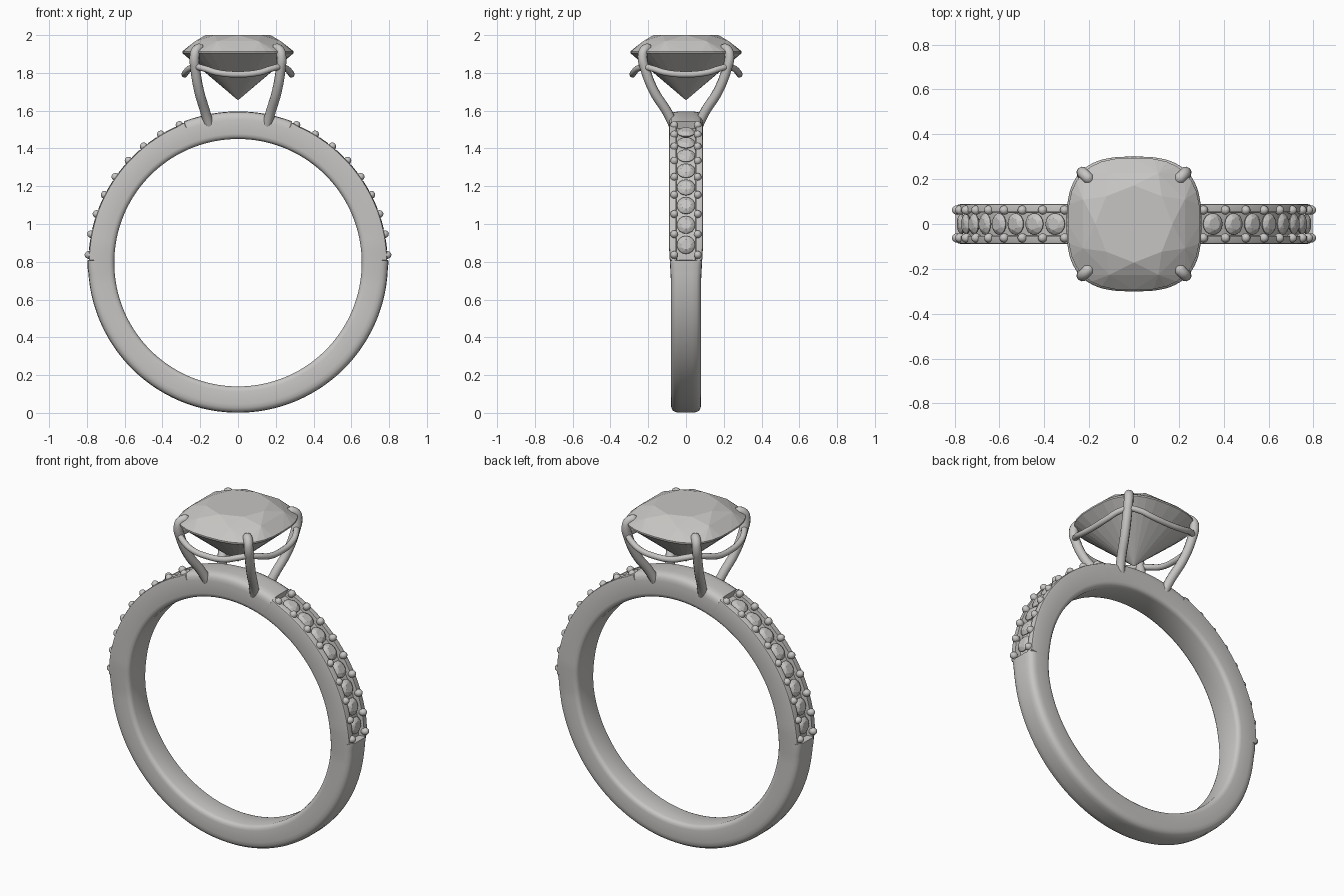
import bpy, bmesh
from math import sin, cos, pi, radians, copysign
from mathutils import Matrix, Vector

if "Cube" in bpy.data.objects:
    bpy.data.objects.remove(bpy.data.objects["Cube"], do_unlink=True)

CENTRE = Vector((0, 0, 0.795))
R_IN, R_OUT = 0.655, 0.797

metal = bpy.data.materials.new("pale grey")
metal.diffuse_color = (0.57, 0.56, 0.545, 1)
metal.use_nodes = True
metal.node_tree.nodes["Principled BSDF"].inputs["Base Color"].default_value = metal.diffuse_color


def finish(bm, name, smooth=None):
    """Turn a bmesh into an object, optionally smooth below an angle."""
    bmesh.ops.recalc_face_normals(bm, faces=bm.faces)
    mesh = bpy.data.meshes.new(name)
    bm.to_mesh(mesh)
    bm.free()
    obj = bpy.data.objects.new(name, mesh)
    bpy.context.collection.objects.link(obj)
    mesh.materials.append(metal)
    if smooth:
        smooth_object(obj, smooth)
    return obj


def smooth_object(obj, angle):
    bpy.ops.object.select_all(action="DESELECT")
    obj.select_set(True)
    bpy.context.view_layer.objects.active = obj
    bpy.ops.object.shade_smooth_by_angle(angle=radians(angle))


def wire(name, points, radius, closed=False, tip=1.0):
    """Round wire through points, converted to a mesh."""
    curve = bpy.data.curves.new(name, "CURVE")
    curve.dimensions = "3D"
    curve.bevel_depth = radius
    curve.bevel_resolution = 3
    curve.resolution_u = 6
    curve.use_fill_caps = True
    spline = curve.splines.new("BEZIER")
    spline.bezier_points.add(len(points) - 1)
    for bp, p in zip(spline.bezier_points, points):
        bp.co = p
        bp.handle_left_type = bp.handle_right_type = "AUTO"
    spline.bezier_points[-1].radius = tip
    spline.use_cyclic_u = closed
    obj = bpy.data.objects.new(name, curve)
    bpy.context.collection.objects.link(obj)
    curve.materials.append(metal)
    bpy.ops.object.select_all(action="DESELECT")
    obj.select_set(True)
    bpy.context.view_layer.objects.active = obj
    bpy.ops.object.convert(target="MESH")
    smooth_object(bpy.context.object, 50)


def cushion(angle, size, power):
    """Point on a rounded square outline."""
    c, s = cos(angle), sin(angle)
    return (copysign(abs(c) ** (2 / power), c) * size,
            copysign(abs(s) ** (2 / power), s) * size)


def radial(angle, radius, y=0.0):
    """Point around the band; angle is measured up from the model's left."""
    return CENTRE + Vector((radius * cos(angle), y, radius * sin(angle)))


# Band: one cross-section swept round, with a sunken channel on each shoulder
def section(w, r, channel):
    inner = [(0, R_IN), (0.72 * w, R_IN), (0.86 * w, R_IN + 0.004),
             (0.96 * w, R_IN + 0.012), (w, R_IN + 0.027)]
    if channel:
        outer = [(w, r - 0.02), (0.97 * w, r - 0.01), (0.9 * w, r - 0.007),
                 (0.6 * w, r - 0.007), (0.56 * w, r - 0.04), (0, r - 0.04)]
    else:
        outer = [(w, r - 0.045), (0.97 * w, r - 0.026), (0.87 * w, r - 0.011),
                 (0.7 * w, r - 0.003), (0.4 * w, r), (0, r)]
    half = inner + outer
    return half + [(-y, q) for y, q in reversed(half[1:-1])]


CH_START, CH_END = 1, 69
stations = []
for i in range(180):
    a = i * 2
    fold = a if a <= 90 else 180 - a          # mirror left and right shoulders
    stations.append((a, CH_START < fold < CH_END))
for a in (CH_START, CH_END, 180 - CH_END, 180 - CH_START):
    stations += [(a - 0.1, a in (CH_END, 180 - CH_START)),
                 (a + 0.1, a in (CH_START, 180 - CH_END))]
bm = bmesh.new()
rings = []
for a, channel in sorted(stations):
    t = radians(a)
    up = min(max(sin(t) * 4 + 0.5, 0), 1)
    w = 0.08 + 0.01 * up
    r = R_OUT + (0.004 if 66 < a < 114 else 0) - (0.003 if a > 182 else 0)
    rings.append([bm.verts.new(radial(t, q, y)) for y, q in section(w, r, channel)])
for k, ring in enumerate(rings):
    nxt = rings[(k + 1) % len(rings)]
    for j in range(len(ring)):
        n = (j + 1) % len(ring)
        bm.faces.new((ring[j], ring[n], nxt[n], nxt[j]))
finish(bm, "band", 40)

# Shoulder stones and the beads that hold them
stones, beads = bmesh.new(), bmesh.new()
for side in (0, 1):
    for i in range(9):
        def place(deg):
            return radians(180 - deg if side else deg)

        t = place(3 + 8 * i)
        for y in (-0.062, 0.062):
            spot = Matrix.Translation(radial(t, 0.79, y)) @ Matrix.Rotation(pi / 2 - t, 4, "Y")
            bmesh.ops.create_uvsphere(beads, u_segments=12, v_segments=8, radius=0.021,
                                      matrix=spot @ Matrix.Diagonal((1, 1, 1.1, 1)))
        if i == 8:
            continue
        t = place(7 + 8 * i)
        spot = Matrix.Translation(radial(t, 0.776)) @ Matrix.Rotation(pi / 2 - t, 4, "Y")
        points = [stones.verts.new(spot @ Vector((0, 0, -0.035)))]
        for count, rad, z, turn in ((8, 0.027, 0.016, 0), (8, 0.039, 0.009, 0.5),
                                    (16, 0.048, 0, 0), (16, 0.048, -0.004, 0)):
            for k in range(count):
                a = (k + turn) * 2 * pi / count
                points.append(stones.verts.new(spot @ Vector((rad * cos(a), rad * sin(a), z))))
        bmesh.ops.convex_hull(stones, input=points)
finish(stones, "shoulder_stones")
finish(beads, "shoulder_beads", 60)

# Centre stone: faceted cushion with a flat table and a pointed base
gem = bmesh.new()
points = [gem.verts.new((0, 0, 1.655))]
for count, size, z, turn, power in (
        (8, 0.172, 2.0, 0, 2.1), (8, 0.242, 1.968, 0.5, 2.4),
        (32, 0.295, 1.914, 0, 2.7), (32, 0.295, 1.905, 0, 2.7),
        (8, 0.13, 1.764, 0.5, 2.3)):
    for k in range(count):
        x, y = cushion((k + turn) * 2 * pi / count, size, power)
        points.append(gem.verts.new((x, y, z)))
result = bmesh.ops.convex_hull(gem, input=points)
loose = [v for v in gem.verts if not v.link_faces]
bmesh.ops.delete(gem, geom=loose, context="VERTS")
bmesh.ops.dissolve_limit(gem, angle_limit=radians(1), verts=gem.verts, edges=gem.edges)
finish(gem, "centre_stone")

# Four claws rising from the band and folding over the stone
claw = [(0.15, 0.06, 1.51), (0.172, 0.098, 1.59), (0.205, 0.168, 1.70),
        (0.226, 0.216, 1.82), (0.23, 0.23, 1.885), (0.222, 0.222, 1.918),
        (0.203, 0.203, 1.93), (0.188, 0.188, 1.926)]
for sx, left in ((1, "left"), (-1, "right")):
    for sy, front in ((-1, "front"), (1, "back")):
        wire(f"{front}_{left}_claw", [(x * sx, y * sy, z) for x, y, z in claw], 0.026, tip=0.55)

# Wavy gallery wire linking the claws under the stone
path = []
for k in range(24):
    a = k * pi / 12
    x, y = cushion(a, 0.283, 2.9)
    path.append((x, y, 1.812 - 0.02 * cos(4 * a)))
wire("gallery_wire", path, 0.017, closed=True)
